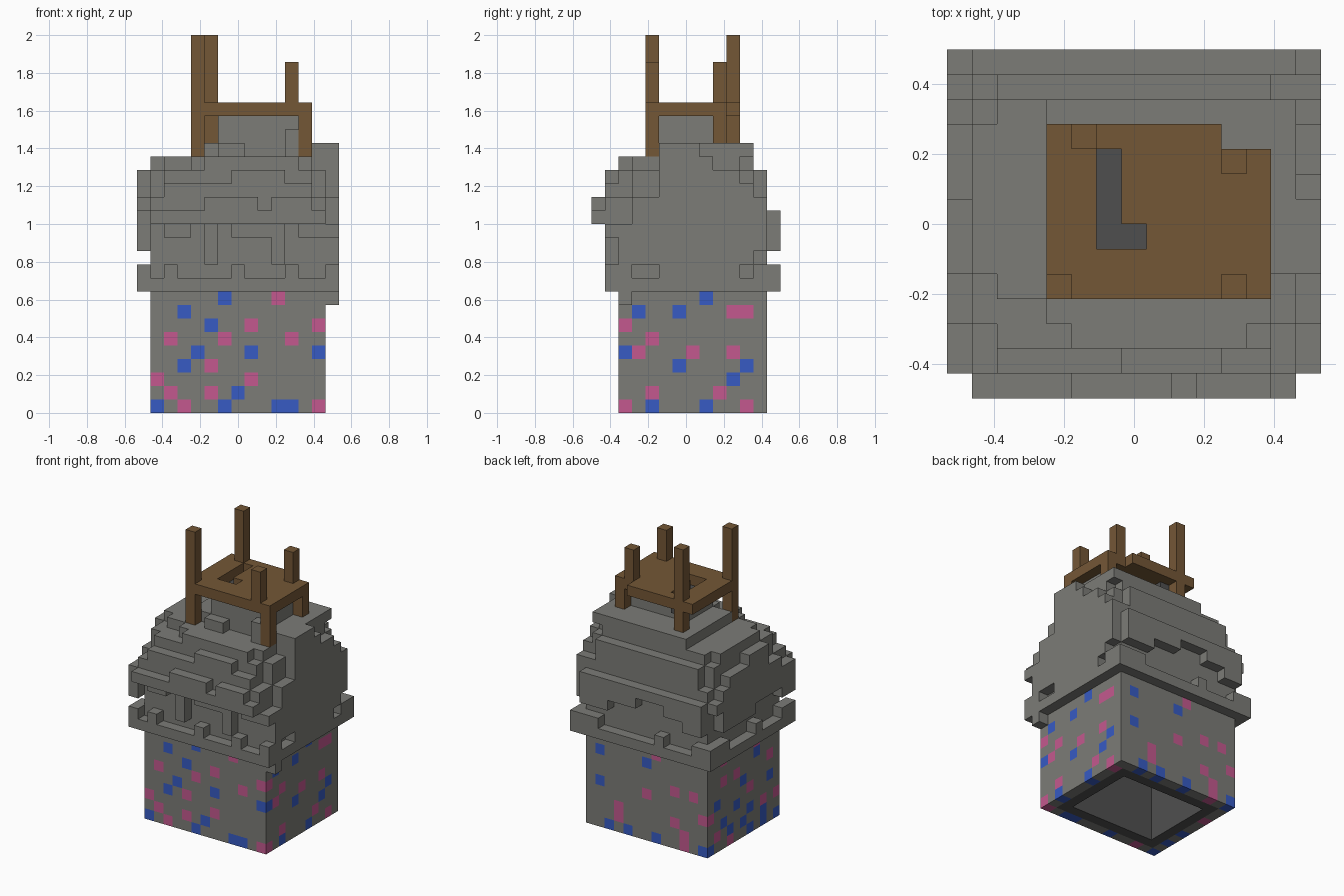
import bpy
import bmesh
from mathutils import Vector

if "Cube" in bpy.data.objects:
    bpy.data.objects.remove(bpy.data.objects["Cube"], do_unlink=True)

UNIT = 1 / 14
ORIGIN = Vector((-7.5, -7, 0))
SIDES = [Vector(v) for v in ((1, 0, 0), (-1, 0, 0), (0, 1, 0), (0, -1, 0), (0, 0, 1), (0, 0, -1))]


def srgb(text):
    channels = [int(text[n:n + 2], 16) / 255 for n in (0, 2, 4)]
    return [((c + 0.055) / 1.055) ** 2.4 for c in channels] + [1]


def material(name, text):
    mat = bpy.data.materials.new(name)
    mat.use_nodes = True
    mat.diffuse_color = srgb(text)
    mat.node_tree.nodes["Principled BSDF"].inputs["Base Color"].default_value = srgb(text)
    return mat


MATERIALS = {
    "rock": material("grey rock", "7C7C77"),
    "dark": material("dark grey lining", "4F4F4F"),
    "wood": material("brown wood", "745736"),
    "b": material("blue spot", "375BC4"),
    "p": material("pink spot", "C4598F"),
}
NAMES = list(MATERIALS)
cells = {}  # block position -> (part, colour)


def box(part, colour, xs, ys, zs):
    for i in range(*xs):
        for j in range(*ys):
            for k in range(*zs):
                cells[i, j, k] = (part, colour)


def carve(xs, ys, zs):
    for i in range(*xs):
        for j in range(*ys):
            for k in range(*zs):
                cells.pop((i, j, k), None)


def relief(rows, top, place):
    """Rows of blocks, top row first, placed on one side of the rock."""
    for r, row in enumerate(rows.split()):
        for c, mark in enumerate(row):
            if mark == "#":
                cells[place(c, top - r)] = ("rock_mass", "rock")


def paint(rows, place):
    for r, row in enumerate(rows.split()):
        for c, mark in enumerate(row):
            if mark in "bp":
                cells[place(c, 8 - r)] = ("base_wall", mark)


# Square base with the skirt and body of the rock above it
box("base_wall", "rock", (1, 14), (2, 13), (0, 9))
box("rock_mass", "rock", (0, 15), (1, 14), (9, 10))
box("rock_mass", "rock", (1, 14), (2, 13), (10, 16))
box("rock_mass", "rock", (14, 15), (2, 3), (8, 9))

# Rock shoulders, narrowing in steps towards the top
for xs, ys, zs in (
    ((1, 14), (3, 12), (16, 18)), ((2, 13), (2, 13), (16, 18)),
    ((1, 14), (5, 11), (18, 19)), ((2, 13), (4, 12), (18, 19)),
    ((4, 13), (3, 12), (18, 19)), ((5, 12), (2, 3), (18, 19)),
    ((4, 14), (5, 12), (19, 20)), ((6, 8), (4, 5), (19, 20)),
    ((6, 12), (5, 9), (20, 22)), ((11, 12), (4, 5), (19, 21)),
):
    box("rock_mass", "rock", xs, ys, zs)

# Rough ledges on the front, back, right and left of the rock
relief("""
    .......####....
    ..###########..
    .#############.
    ##############.
    #.##.#.####.##.
    #....#....#....
    .....#....#....
    #.#....#...#..#
    """, 17, lambda c, k: (c, 1, k))
relief("""
    .....####.###..
    .#############.
    """, 15, lambda c, k: (c, 0, k))
relief("""
    .#############.
    .####...######.
    .##........###.
    ...............
    ##...#......###
    """, 14, lambda c, k: (c, 13, k))
relief("""
    .....###......
    .....####.....
    .....######...
    .....#######..
    ...##########.
    ...##########.
    .############.
    ..###########.
    ..##########..
    .##..######.##
    """, 19, lambda c, k: (14, c, k))
relief("""
    .....###......
    .....######...
    ...#########..
    ..###########.
    ..##########..
    .##....#####..
    ..............
    .##...#....###
    """, 17, lambda c, k: (0, c, k))

# Coloured spots on the base walls
paint("""
    .....b...p...
    ..b..........
    ....b..p....p
    .p...p....p..
    ...b...b....b
    ..b.p........
    p......p.....
    .p..p.b......
    b.p..b...bb.p
    """, lambda c, k: (1 + c, 2, k))
paint("""
    ......b....
    .b..b...pp.
    p..........
    ..p........
    bp...p..p..
    ....b....b.
    ........b..
    ..p....p...
    p.b...b..p.
    """, lambda c, k: (13, 2 + c, k))
paint("""
    .......p.....
    .b....b......
    .............
    .........p.p.
    .b....p......
    .............
    ...p.....p...
    ...p......p..
    ..b.b..b..p..
    """, lambda c, k: (13 - c, 12, k))
paint("""
    ..p....p...
    .......b...
    ..p.p....p.
    .....b.....
    .b....p..b.
    p...b......
    ..b...b.p.p
    .p.b.b..b..
    b..p..b.b.b
    """, lambda c, k: (1, 12 - c, k))

# Dark lining around the hollow inside
box("inner_lining", "dark", (2, 13), (3, 12), (0, 16))
carve((3, 12), (4, 11), (0, 15))

# Wooden deck with an angled opening over a dark floor
box("deck", "wood", (4, 13), (4, 10), (22, 23))
box("deck", "wood", (4, 11), (10, 11), (22, 23))
for xs, ys in (((6, 7), (6, 10)), ((7, 8), (6, 7))):
    carve(xs, ys, (22, 23))
    box("opening_floor", "dark", xs, ys, (21, 22))

# Legs under the deck, posts above it
for x, y in ((4, 4), (5, 10), (12, 4), (12, 9)):
    box("deck_legs", "wood", (x, x + 1), (y, y + 1), (19, 22))
for x, y, top in ((4, 4, 28), (5, 10, 28), (11, 4, 26), (11, 9, 26)):
    box("deck_posts", "wood", (x, x + 1), (y, y + 1), (23, top))


def build(part):
    """Mesh the exposed block faces of one part."""
    bm = bmesh.new()
    corners = {}

    def corner(point):
        key = tuple(round(2 * v) for v in point)
        if key not in corners:
            corners[key] = bm.verts.new((point + ORIGIN) * UNIT)
        return corners[key]

    for cell, (owner, colour) in cells.items():
        if owner != part:
            continue
        centre = Vector(cell) + Vector((0.5, 0.5, 0.5))
        for n in SIDES:
            if tuple(int(v) for v in Vector(cell) + n) in cells:
                continue
            u = Vector((n.y, n.z, n.x))
            w = n.cross(u)
            ring = [centre + (n + a * u + b * w) / 2 for a, b in ((-1, -1), (1, -1), (1, 1), (-1, 1))]
            face = bm.faces.new([corner(p) for p in ring])
            face.material_index = NAMES.index(colour)
    bmesh.ops.dissolve_limit(bm, angle_limit=0.01, verts=bm.verts, edges=bm.edges,
                             delimit={"MATERIAL"})
    mesh = bpy.data.meshes.new(part)
    for mat in MATERIALS.values():
        mesh.materials.append(mat)
    bm.to_mesh(mesh)
    bm.free()
    bpy.context.collection.objects.link(bpy.data.objects.new(part, mesh))


for part_name in sorted({owner for owner, colour in cells.values()}):
    build(part_name)
